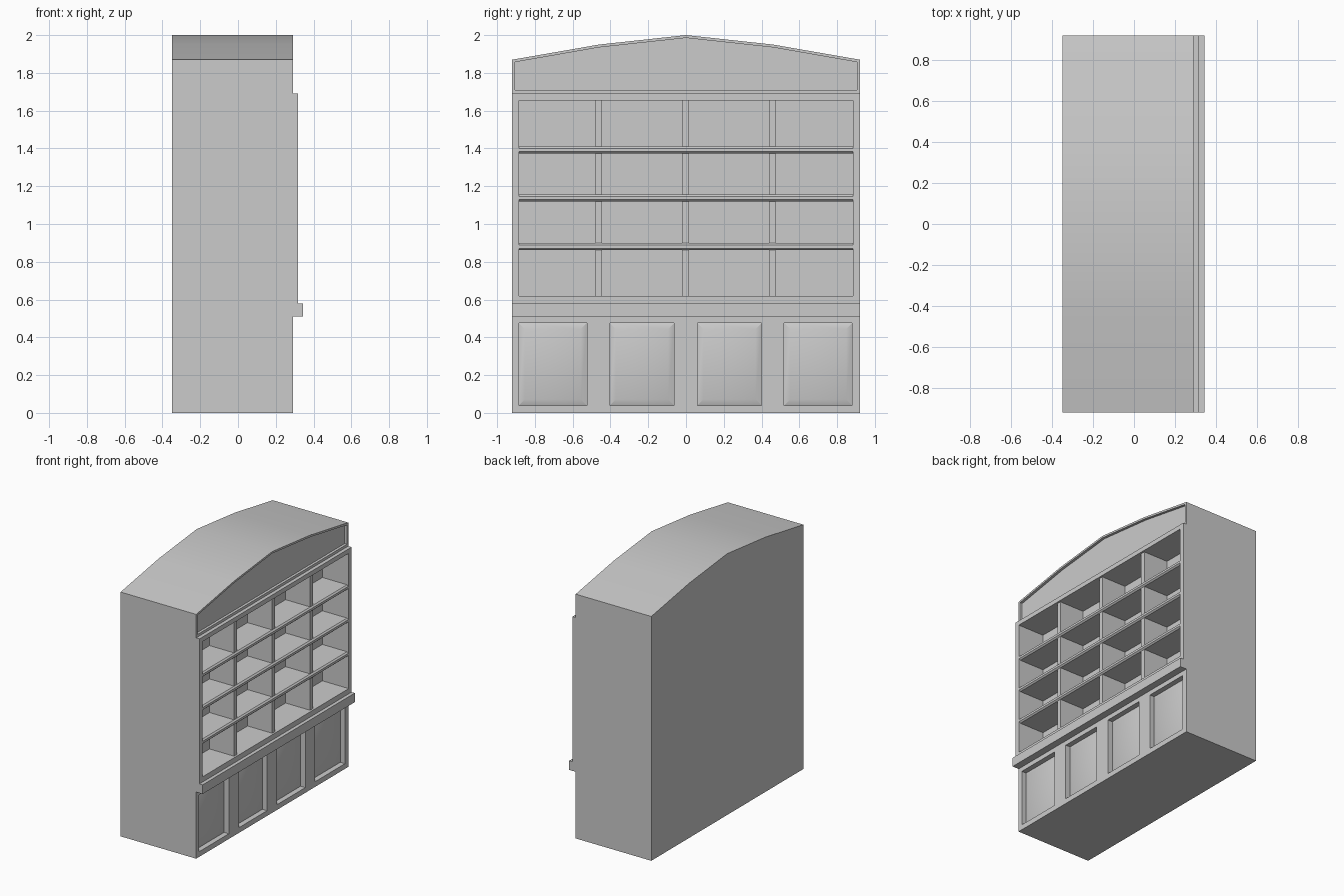
import bpy, bmesh

if "Cube" in bpy.data.objects:
    bpy.data.objects.remove(bpy.data.objects["Cube"])


def prism(name, pts, axis, a, b):
    """Extrude a 2D outline along x (pts = y,z) or along y (pts = x,z)."""
    bm = bmesh.new()
    place = (lambda p, t: (t, p[0], p[1])) if axis == 'x' else (lambda p, t: (p[0], t, p[1]))
    lo = [bm.verts.new(place(p, a)) for p in pts]
    hi = [bm.verts.new(place(p, b)) for p in pts]
    bm.faces.new(lo)
    bm.faces.new(hi)
    n = len(pts)
    for i in range(n):
        j = (i + 1) % n
        bm.faces.new((lo[i], lo[j], hi[j], hi[i]))
    bmesh.ops.recalc_face_normals(bm, faces=bm.faces)
    mesh = bpy.data.meshes.new(name)
    bm.to_mesh(mesh)
    bm.free()
    ob = bpy.data.objects.new(name, mesh)
    bpy.context.collection.objects.link(ob)
    return ob


def rect(u0, u1, v0, v1):
    return [(u0, v0), (u1, v0), (u1, v1), (u0, v1)]


def carve(ob, tool, op='DIFFERENCE'):
    """Apply a boolean and discard the tool object."""
    m = ob.modifiers.new("carve", 'BOOLEAN')
    m.operation, m.object, m.solver = op, tool, 'EXACT'
    bpy.context.view_layer.objects.active = ob
    bpy.ops.object.modifier_apply(modifier=m.name)
    bpy.data.objects.remove(tool, do_unlink=True)


W, BACK, FRONT = 0.92, -0.35, 0.29
INNER_BACK = 0.095

# Cabinet: stepped side profile across the full width
side = [(BACK, 0), (FRONT, 0), (FRONT, 0.51), (0.345, 0.51), (0.345, 0.58),
        (0.318, 0.58), (0.318, 1.69), (FRONT, 1.69), (FRONT, 2.1), (BACK, 2.1)]
cabinet = prism("cabinet", side, 'y', -W, W)

# Faceted arched top
arch = [(-1.0, -0.2), (1.0, -0.2), (1.0, 1.856), (0.46, 1.95), (0, 2.0),
        (-0.46, 1.95), (-1.0, 1.856)]
carve(cabinet, prism("arch_tool", arch, 'x', -0.6, 0.6), 'INTERSECT')

# Sunken panel following the arch
crest = [(-0.905, 1.71), (0.905, 1.71), (0.905, 1.857), (0.46, 1.935), (0, 1.985),
         (-0.46, 1.935), (-0.905, 1.857)]
carve(cabinet, prism("crest_tool", crest, 'x', FRONT - 0.02, 0.5))

# Shelf opening
carve(cabinet, prism("opening_tool", rect(-0.885, 0.885, 0.62, 1.655), 'x', INNER_BACK, 0.5))

# Four recessed door panels with a shallow raised field
for y0, y1 in ((-0.885, -0.525), (-0.403, -0.063), (0.06, 0.40), (0.52, 0.88)):
    tool = prism("panel_tool", rect(y0, y1, 0.04, 0.475), 'x', FRONT - 0.04, 0.4)
    bm = bmesh.new()
    bm.from_mesh(tool.data)
    rear = min(bm.faces, key=lambda f: f.calc_center_median().x)
    bmesh.ops.inset_region(bm, faces=[rear], thickness=0.045)
    for v in rear.verts:
        v.co.x += 0.012
    bm.to_mesh(tool.data)
    bm.free()
    carve(cabinet, tool)

# Upright dividers
for y in (-0.4625, -0.0025, 0.4575):
    prism("divider", rect(y - 0.0175, y + 0.0175, 0.615, 1.66), 'x', INNER_BACK - 0.005, 0.303)

# Shelves with an eased front edge
for z in (0.88, 1.1375, 1.3925):
    lo, hi = z - 0.0185, z + 0.0185
    nose = [(INNER_BACK - 0.005, lo), (0.303, lo), (0.314, lo + 0.01),
            (0.314, hi - 0.01), (0.303, hi), (INNER_BACK - 0.005, hi)]
    prism("shelf", nose, 'y', -0.887, 0.887)

# Smooth only across the shallow angles
bpy.ops.object.select_all(action='DESELECT')
cabinet.select_set(True)
bpy.context.view_layer.objects.active = cabinet
bpy.ops.object.shade_smooth_by_angle(angle=0.5)
